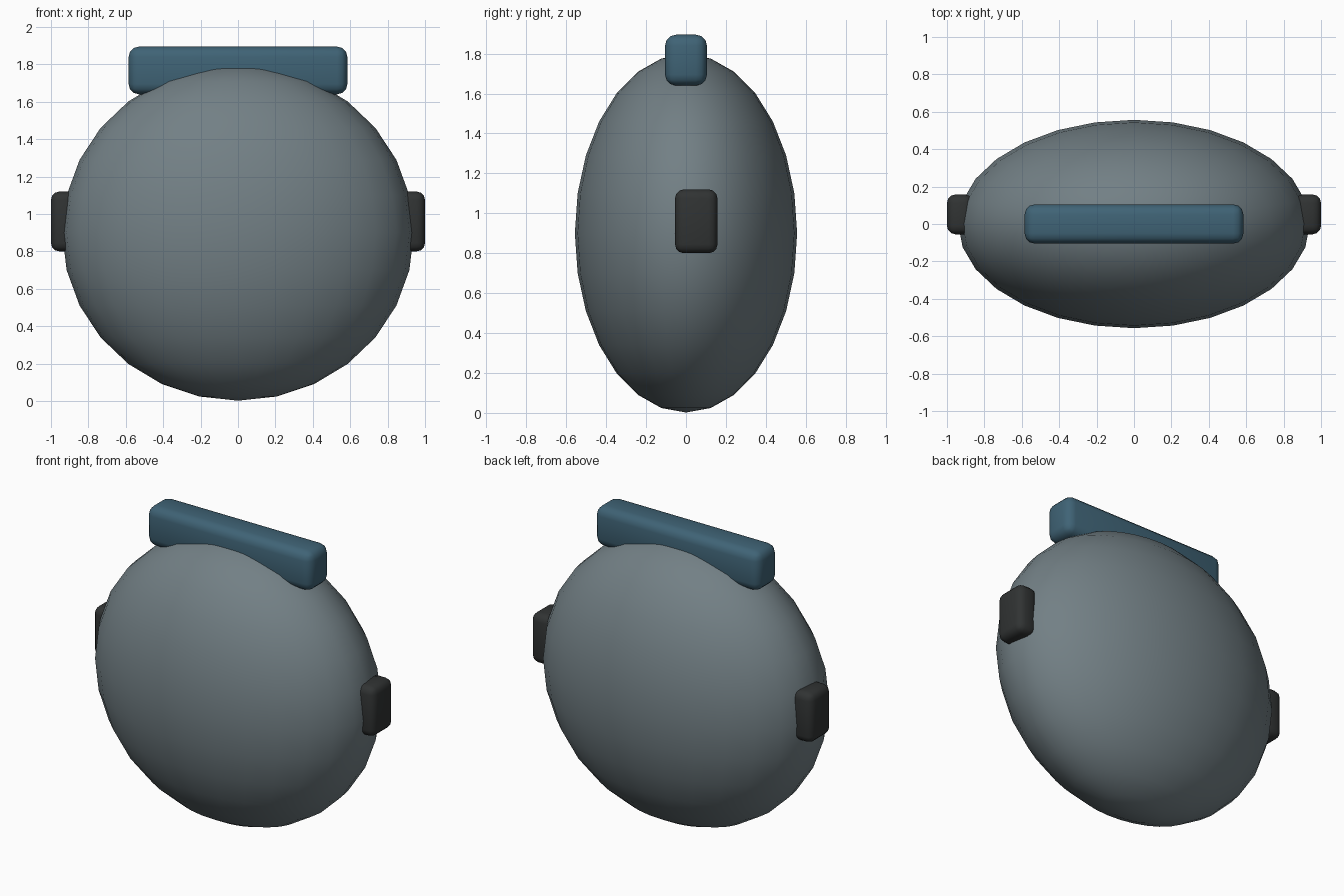
import bpy

if "Cube" in bpy.data.objects:
    bpy.data.objects.remove(bpy.data.objects["Cube"])


def colour(obj, name, rgb):
    mat = bpy.data.materials.get(name) or bpy.data.materials.new(name)
    mat.diffuse_color = (*rgb, 1)
    mat.use_nodes = True
    mat.node_tree.nodes["Principled BSDF"].inputs["Base Color"].default_value = mat.diffuse_color
    obj.data.materials.append(mat)


def rounded_block(name, low, high, bevel, mat, rgb):
    centre = [(a + b) / 2 for a, b in zip(low, high)]
    bpy.ops.mesh.primitive_cube_add(size=1, location=centre)
    obj = bpy.context.object
    obj.name = name
    obj.scale = [b - a for a, b in zip(low, high)]
    bpy.ops.object.transform_apply(location=False, rotation=False, scale=True)
    mod = obj.modifiers.new("rounded_edges", 'BEVEL')
    mod.width = bevel
    mod.segments = 3
    bpy.ops.object.modifier_apply(modifier=mod.name)
    bpy.ops.object.shade_smooth_by_angle()
    colour(obj, mat, rgb)
    return obj


# Flattened round body
bpy.ops.mesh.primitive_uv_sphere_add(segments=28, ring_count=14, radius=1, location=(0, 0, 0.9))
body = bpy.context.object
body.name = "body"
body.scale = (0.94, 0.557, 0.898)
bpy.ops.object.transform_apply(location=False, rotation=False, scale=True)
bpy.ops.object.shade_smooth()
colour(body, "slate_grey", (0.17, 0.215, 0.235))

# Bar across the top
rounded_block("top_bar", (-0.585, -0.105, 1.64), (0.585, 0.105, 1.895), 0.055,
              "blue", (0.05, 0.125, 0.18))

# Matching pads on both sides
for side, lo, hi in (("left", -1.0, -0.86), ("right", 0.86, 1.0)):
    rounded_block(side + "_pad", (lo, -0.055, 0.80), (hi, 0.158, 1.12), 0.045,
                  "charcoal", (0.03, 0.033, 0.033))
